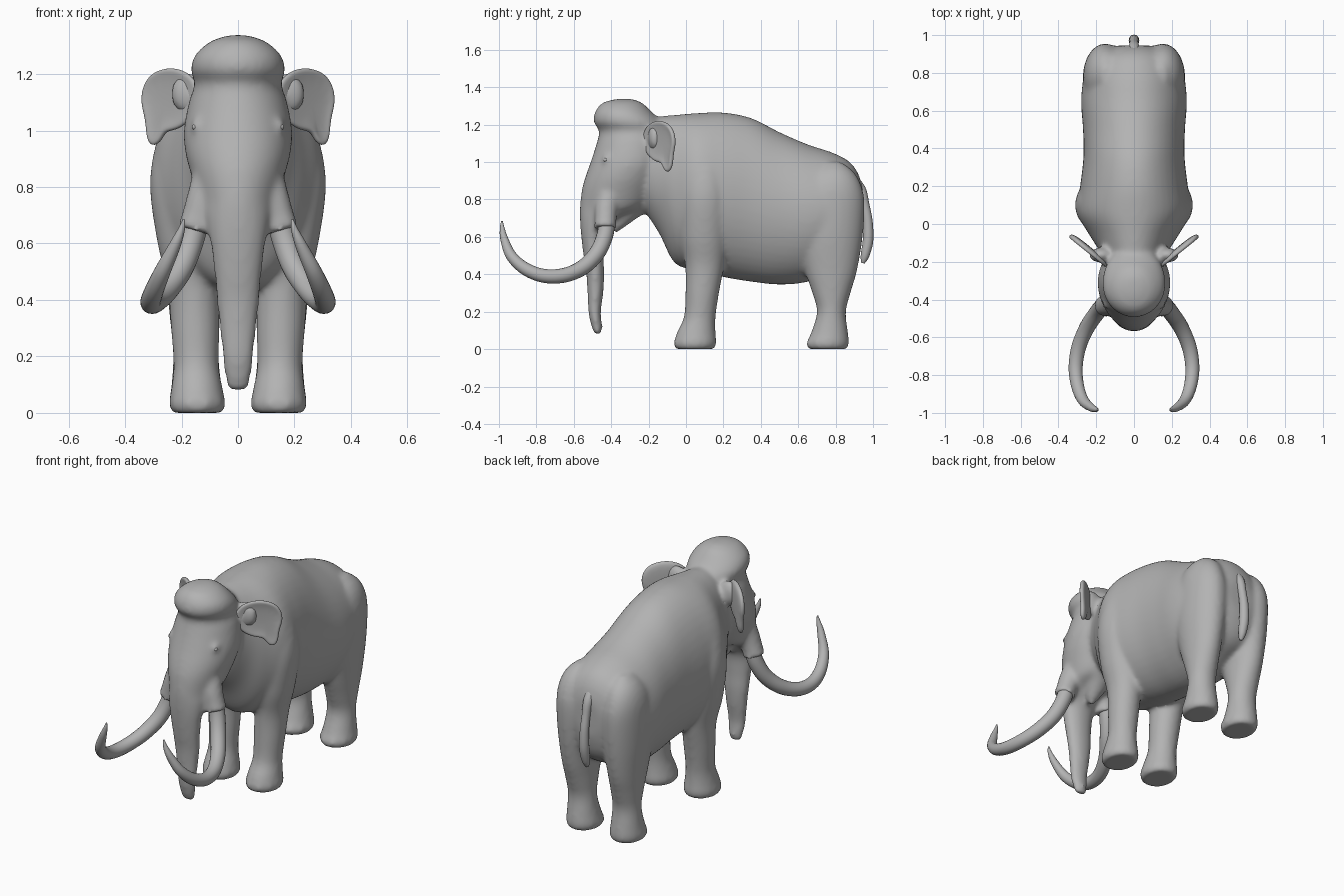
import bpy, bmesh, math
from mathutils import Vector as V

if "Cube" in bpy.data.objects:
    bpy.data.objects.remove(bpy.data.objects["Cube"])

hide = bpy.data.materials.new("grey_hide")
hide.use_nodes = True
GREY = (0.45, 0.45, 0.45, 1)
hide.diffuse_color = GREY
hide.node_tree.nodes["Principled BSDF"].inputs["Base Color"].default_value = GREY


def finish(name, bm):
    bmesh.ops.recalc_face_normals(bm, faces=bm.faces)
    for f in bm.faces:
        f.smooth = True
    mesh = bpy.data.meshes.new(name)
    bm.to_mesh(mesh)
    bm.free()
    mesh.materials.append(hide)
    ob = bpy.data.objects.new(name, mesh)
    bpy.context.collection.objects.link(ob)
    return ob


def spline(a, b, c, d, t):
    return (b * 2 + (c - a) * t + (a * 2 - b * 5 + c * 4 - d) * t * t
            + (b * 3 - a - c * 3 + d) * t ** 3) / 2


def loft(bm, rings, sides=48, steps=6):
    """Closed smooth skin through rings of (centre, axis, axis)."""
    fine, n = [], len(rings)
    for i in range(n - 1):
        four = [rings[min(max(i + k, 0), n - 1)] for k in (-1, 0, 1, 2)]
        for s in range(steps):
            fine.append([spline(*[r[j] for r in four], s / steps) for j in range(3)])
    fine.append(rings[-1])
    loops = []
    for c, u, v in fine:
        angles = [math.tau * k / sides for k in range(sides)]
        loops.append([bm.verts.new(c + u * math.cos(a) + v * math.sin(a)) for a in angles])
    for a, b in zip(loops, loops[1:]):
        for k in range(sides):
            m = (k + 1) % sides
            bm.faces.new((a[k], a[m], b[m], b[k]))
    bm.faces.new(loops[0])
    bm.faces.new(loops[-1])


def slices(rows, side=1):
    """Horizontal rings from rows of z, front, back, inner x, outer x."""
    return [(V((side * (x0 + x1) / 2, (y0 + y1) / 2, z)),
             V(((x1 - x0) / 2, 0, 0)), V((0, (y1 - y0) / 2, 0)))
            for z, y0, y1, x0, x1 in rows]


def tube(points, side=1):
    """Round rings along a path of x, y, z, radius."""
    pos = [V((side * p[0], p[1], p[2])) for p in points]
    rings = []
    for i, p in enumerate(points):
        t = (pos[min(i + 1, len(pos) - 1)] - pos[max(i - 1, 0)]).normalized()
        u = (V((1, 0, 0)) - t * t.x).normalized()
        rings.append((pos[i], u * p[3], t.cross(u) * p[3]))
    return rings


def blob(bm, centre, size):
    made = bmesh.ops.create_uvsphere(bm, u_segments=24, v_segments=14, radius=1)["verts"]
    for v in made:
        v.co = V([c + s * k for c, s, k in zip(centre, size, v.co)])


# Torso: y, belly, back, half width
torso = [(-.28, .82, 1.22, .13), (-.15, .63, 1.243, .18), (-.06, .46, 1.252, .235),
         (.06, .42, 1.262, .298), (.2, .385, 1.265, .285), (.35, .36, 1.235, .268),
         (.5, .345, 1.16, .27), (.65, .36, 1.095, .28), (.78, .42, 1.052, .265),
         (.87, .47, 1.005, .225), (.92, .54, .94, .165), (.945, .64, .86, .08)]
# Head and trunk: z, front, back, half width
head = [(1.338, -.37, -.29, .03), (1.317, -.445, -.235, .095), (1.27, -.485, -.185, .15),
        (1.215, -.493, -.13, .168), (1.165, -.465, -.11, .154), (1.1, -.478, -.1, .174),
        (1.0, -.51, -.1, .192), (.92, -.538, -.13, .186), (.85, -.557, -.16, .168),
        (.76, -.567, -.22, .14), (.7, -.567, -.36, .118), (.62, -.562, -.43, .1),
        (.5, -.548, -.44, .085), (.4, -.533, -.437, .076), (.3, -.527, -.442, .065),
        (.2, -.522, -.455, .055), (.13, -.508, -.45, .047), (.08, -.49, -.455, .036)]
# Legs: z, front, back, inner x, outer x
foreleg = [(1.06, .06, .15, .18, .25), (.95, .0, .2, .14, .292), (.8, -.03, .23, .08, .312),
           (.6, -.03, .225, .06, .285), (.45, -.005, .205, .065, .25),
           (.3, -.003, .177, .065, .238), (.17, -.012, .158, .068, .228),
           (.09, -.048, .158, .055, .236), (.03, -.066, .163, .044, .244),
           (0, -.055, .15, .055, .233)]
hindleg = [(1.0, .74, .83, .12, .17), (.95, .68, .895, .07, .225), (.88, .63, .935, .05, .258),
           (.78, .6, .955, .035, .27), (.6, .59, .945, .035, .268),
           (.42, .635, .915, .058, .25), (.3, .675, .88, .065, .238),
           (.2, .7, .855, .068, .23), (.1, .673, .865, .058, .236),
           (.03, .645, .872, .046, .244), (0, .655, .86, .057, .233)]

# Body: torso, head, trunk, jaw, legs and tusk sockets fused into one skin
bm = bmesh.new()
loft(bm, [(V((0, y, (lo + hi) / 2)), V((w, 0, 0)), V((0, 0, (hi - lo) / 2)))
          for y, lo, hi, w in torso])
loft(bm, slices([(z, a, b, -w, w) for z, a, b, w in head]))
loft(bm, tube([(0, -.22, .84, .11), (0, -.3, .76, .075), (0, -.36, .68, .045),
               (0, -.385, .63, .02)]))
blob(bm, (0, -.465, .12), (.022, .022, .025))
for s in (1, -1):
    loft(bm, slices(foreleg, s))
    loft(bm, slices(hindleg, s))
    loft(bm, tube([(.09, -.40, .88, .06), (.12, -.425, .76, .062), (.143, -.43, .69, .058),
                   (.155, -.432, .645, .062)], s))
    # Eyelids, ear roots and toes
    blob(bm, (s * .148, -.418, 1.015), (.02, .03, .028))
    blob(bm, (s * .175, -.165, 1.13), (.065, .04, .075))
    for cy in (.048, .757):
        for deg in (-55, -20, 20, 55):
            a = math.radians(deg)
            blob(bm, (s * .144 + .084 * math.sin(a), cy - .1 * math.cos(a), .032),
                 (.02, .018, .025))
body = finish("body", bm)
fuse = body.modifiers.new("fuse", 'REMESH')
fuse.mode = 'VOXEL'
fuse.voxel_size = 0.012
fuse.use_smooth_shade = True
blend = body.modifiers.new("blend", 'SMOOTH')
blend.factor = 0.5
blend.iterations = 14

# Tusks, ears and eyes on both sides
tusk = [(.14, -.42, .71, .045), (.165, -.433, .61, .044), (.2, -.475, .515, .043),
        (.25, -.55, .438, .041), (.292, -.65, .395, .039), (.309, -.76, .392, .037),
        (.298, -.86, .43, .034), (.268, -.935, .5, .029), (.225, -.972, .59, .021),
        (.2, -.983, .65, .012), (.192, -.984, .685, .004)]
ear = [(.13, 1.14), (.165, 1.2), (.22, 1.223), (.27, 1.22), (.315, 1.198), (.342, 1.15),
       (.345, 1.09), (.328, 1.04), (.326, .97), (.305, .94), (.278, .958), (.262, 1.0),
       (.215, 1.0), (.15, 1.05)]
for s, side in ((1, "left"), (-1, "right")):
    bm = bmesh.new()
    loft(bm, tube(tusk, s), 20)
    finish(side + "_tusk", bm)

    # Ear flap with a cupped middle
    bm = bmesh.new()

    def ear_point(x, z, cup):
        return bm.verts.new((s * x, -.205 + (x - .17) * .8 + cup, z))
    rim = [ear_point(x, z, 0) for x, z in ear]
    inner = [ear_point(.25 + (x - .25) * .72, 1.1 + (z - 1.1) * .72, .02) for x, z in ear]
    for k in range(len(rim)):
        m = (k + 1) % len(rim)
        bm.faces.new((rim[k], rim[m], inner[m], inner[k]))
    bm.faces.new(inner)
    flap = finish(side + "_ear", bm)
    thick = flap.modifiers.new("thickness", 'SOLIDIFY')
    thick.thickness = 0.026
    thick.offset = 0
    flap.modifiers.new("round", 'SUBSURF').levels = 2
    flap.modifiers["round"].render_levels = 2

    bm = bmesh.new()
    blob(bm, (s * .153, -.43, 1.012), (.01, .012, .01))
    finish(side + "_eye", bm)

# Tail
bm = bmesh.new()
loft(bm, tube([(0, .89, .91, .03), (0, .935, .85, .028), (0, .957, .77, .024),
               (0, .972, .68, .026), (0, .973, .58, .028), (0, .957, .5, .023),
               (0, .945, .46, .01)]), 16)
finish("tail", bm)
